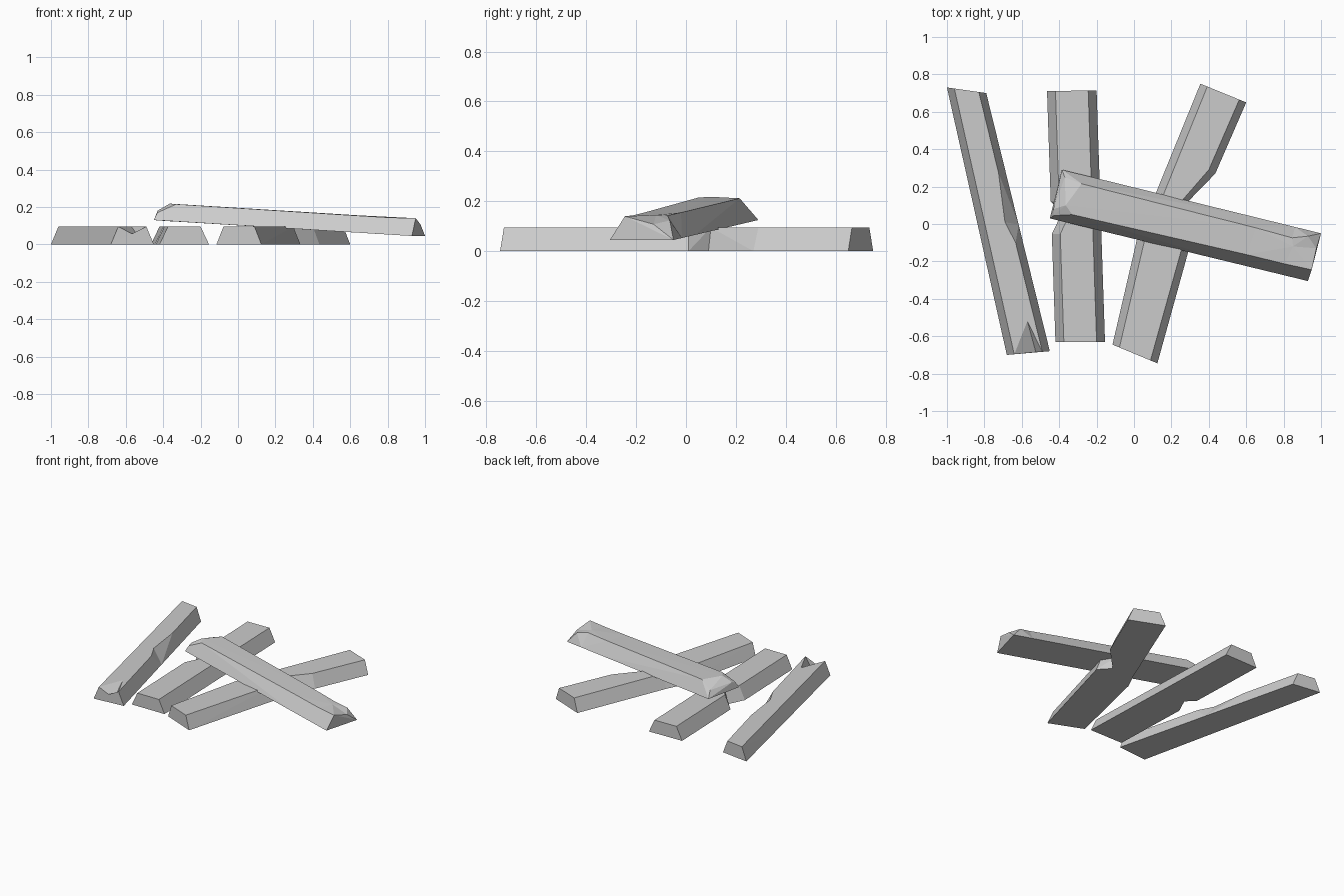
import bpy
import bmesh
from mathutils import Vector

default = bpy.data.objects.get("Cube")
if default:
    bpy.data.objects.remove(default, do_unlink=True)

# One weathered grey for every plank
grey = bpy.data.materials.new("plain_grey")
grey.use_nodes = True
colour = (0.6, 0.6, 0.6, 1)
grey.diffuse_color = colour
grey.node_tree.nodes["Principled BSDF"].inputs["Base Color"].default_value = colour

# Corner order of a plank's cross-section
BASE_LEFT, TOP_LEFT, TOP_MID, TOP_RIGHT, BASE_RIGHT = range(5)


def cross_section(left, right, inset, height):
    """Trapezoid section, narrower at the top, with a spare point mid-top."""
    across = (right - left).normalized() * inset
    up = Vector((0, 0, height))
    return [left, left + across + up, (left + right) / 2 + up,
            right - across + up, right]


def add_face(bm, corners):
    """Add a quad as two triangles, folded outward along its convex diagonal."""
    a, b, c, d = corners
    normal = (b.co - a.co).cross(c.co - a.co)
    if normal.dot(d.co - a.co) <= 0:
        triangles = (a, b, c), (a, c, d)
    else:
        triangles = (a, b, d), (b, c, d)
    for triangle in triangles:
        bm.faces.new(triangle)


def plank(name, start, end, stations=(), chips=None, inset=0.04, height=0.095):
    """Loft between two base edges; chips move single corners of a station."""
    start, end = [[Vector(p) for p in edge] for edge in (start, end)]
    sections = []
    for t in (0, *stations, 1):
        left = start[0].lerp(end[0], t)
        right = start[1].lerp(end[1], t)
        sections.append(cross_section(left, right, inset, height))
    for (station, corner), place in (chips or {}).items():
        sections[station][corner] = Vector(place)

    bm = bmesh.new()
    rings = [[bm.verts.new(p) for p in section] for section in sections]
    for one, two in zip(rings, rings[1:]):
        for j in range(5):
            k = (j + 1) % 5
            add_face(bm, (one[j], two[j], two[k], one[k]))
    caps = [bm.faces.new(rings[0]), bm.faces.new(rings[-1][::-1])]
    bmesh.ops.triangulate(bm, faces=caps)
    bmesh.ops.recalc_face_normals(bm, faces=bm.faces[:])
    bmesh.ops.dissolve_limit(bm, angle_limit=0.01, verts=bm.verts[:],
                             edges=bm.edges[:])
    mesh = bpy.data.meshes.new(name)
    bm.to_mesh(mesh)
    bm.free()
    mesh.materials.append(grey)
    obj = bpy.data.objects.new(name, mesh)
    bpy.context.collection.objects.link(obj)
    return obj


# Right plank: chipped side edge and split front end
plank("right_plank",
      [(-1, 0.73, 0), (-0.79, 0.7, 0)], [(-0.68, -0.7, 0), (-0.45, -0.68, 0)],
      stations=(0.31, 0.51, 0.58, 0.87),
      chips={(2, TOP_RIGHT): (-0.69, 0.01, 0.095),
             (4, TOP_MID): (-0.57, -0.52, 0.095),
             (5, TOP_MID): (-0.525, -0.685, 0.035)})

# Middle plank: V notch in the side under the fallen plank
plank("middle_plank",
      [(-0.465, 0.71, 0), (-0.2, 0.715, 0)], [(-0.42, -0.63, 0), (-0.155, -0.63, 0)],
      stations=(0.44, 0.49, 0.57), inset=0.045,
      chips={(2, BASE_LEFT): (-0.385, 0.06, 0),
             (2, TOP_LEFT): (-0.345, 0.05, 0.095)})

# Left plank: bent and notched where the fallen plank crosses it
plank("left_plank",
      [(0.355, 0.75, 0), (0.6, 0.65, 0)], [(-0.115, -0.645, 0), (0.125, -0.745, 0)],
      stations=(0.3, 0.42, 0.53),
      chips={(1, BASE_LEFT): (0.18, 0.32, 0), (1, TOP_LEFT): (0.22, 0.31, 0.095),
             (1, BASE_RIGHT): (0.435, 0.27, 0), (1, TOP_RIGHT): (0.4, 0.29, 0.095),
             (2, BASE_LEFT): (0.09, 0.1, 0), (2, TOP_LEFT): (0.13, 0.09, 0.095),
             (2, TOP_MID): (0.19, 0.09, 0.095),
             (2, BASE_RIGHT): (0.26, 0.09, 0), (2, TOP_RIGHT): (0.235, 0.1, 0.095),
             (3, BASE_LEFT): (0.03, -0.02, 0), (3, TOP_LEFT): (0.07, -0.03, 0.095),
             (3, BASE_RIGHT): (0.334, 0.01, 0), (3, TOP_RIGHT): (0.295, 0.01, 0.095)})

# Fallen plank: leans across the others, with worn ends
plank("fallen_plank",
      [(1, -0.05, 0.045), (0.93, -0.305, 0.045)],
      [(-0.385, 0.29, 0.125), (-0.45, 0.03, 0.13)],
      stations=(0.1, 0.25, 0.92), inset=0.06, height=0.09,
      chips={(0, TOP_LEFT): (0.93, -0.065, 0.123), (0, TOP_MID): (0.975, -0.13, 0.108),
             (0, TOP_RIGHT): (0.95, -0.245, 0.14),
             (1, TOP_MID): (0.85, -0.12, 0.145),
             (2, TOP_LEFT): (0.65, -0.02, 0.155),
             (3, TOP_LEFT): (-0.28, 0.215, 0.212), (3, TOP_MID): (-0.365, 0.1, 0.218),
             (3, TOP_RIGHT): (-0.33, 0.05, 0.215),
             (4, TOP_LEFT): (-0.37, 0.25, 0.17), (4, TOP_MID): (-0.43, 0.08, 0.18),
             (4, TOP_RIGHT): (-0.43, 0.045, 0.17)})
